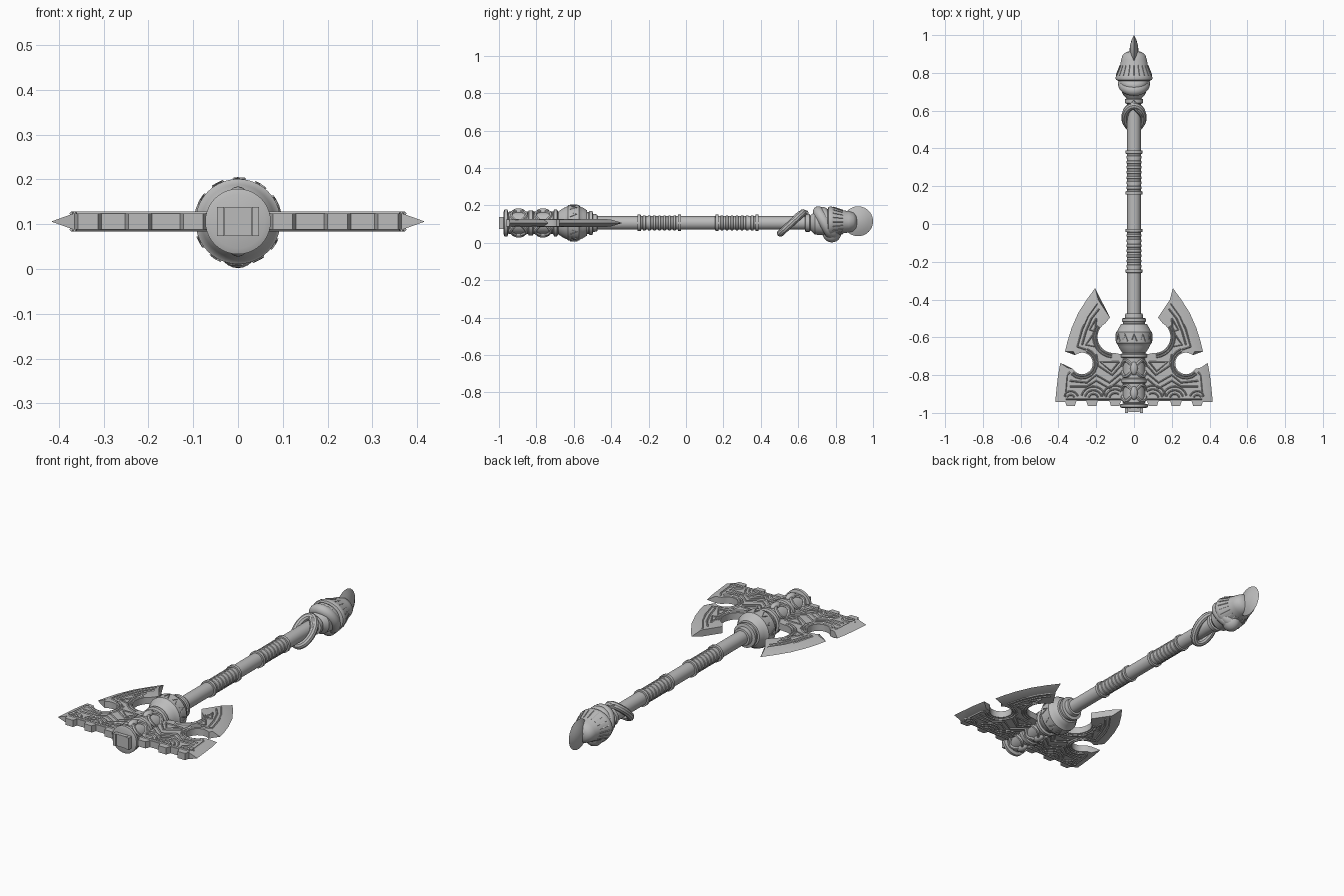
import bpy, bmesh
from math import sin, cos, pi, radians
from mathutils import Vector

if "Cube" in bpy.data.objects:
    bpy.data.objects.remove(bpy.data.objects["Cube"])

AXIS = 0.106   # height of the shaft centre line
HALF = 0.018   # half thickness of the blades
GREY = (0.5, 0.5, 0.5, 1)
stone = bpy.data.materials.new("plain grey")
stone.use_nodes = True
stone.diffuse_color = GREY
stone.node_tree.nodes["Principled BSDF"].inputs["Base Color"].default_value = GREY


def finish(name, bm, loc=(0, 0, AXIS)):
    bmesh.ops.recalc_face_normals(bm, faces=bm.faces)
    me = bpy.data.meshes.new(name)
    bm.to_mesh(me)
    bm.free()
    ob = bpy.data.objects.new(name, me)
    ob.location = loc
    me.materials.append(stone)
    bpy.context.collection.objects.link(ob)
    return ob


def lathe(name, profile, seg=40, flat=1.0, loc=(0, 0, AXIS)):
    """Turn (y, radius) points around the y axis."""
    bm = bmesh.new()
    rings = [[bm.verts.new((r * cos(2 * pi * i / seg), y, flat * r * sin(2 * pi * i / seg)))
              for i in range(seg)] for y, r in profile]
    for a, b in zip(rings, rings[1:]):
        for i in range(seg):
            j = (i + 1) % seg
            bm.faces.new((a[i], a[j], b[j], b[i]))
    bm.faces.new(rings[0])
    bm.faces.new(rings[-1])
    return finish(name, bm, loc)


def tubes(name, paths, radius, closed=False, res=1):
    """Round strands along paths, made into one mesh."""
    cu = bpy.data.curves.new(name, "CURVE")
    cu.dimensions = "3D"
    cu.bevel_depth = radius
    cu.bevel_resolution = res
    cu.use_fill_caps = True
    for path in paths:
        sp = cu.splines.new("POLY")
        sp.points.add(len(path) - 1)
        sp.use_cyclic_u = closed
        for p, co in zip(sp.points, path):
            p.co = (*co[:3], 1)
            p.radius = co[3] if len(co) > 3 else 1
    cu.materials.append(stone)
    ob = bpy.data.objects.new(name, cu)
    bpy.context.collection.objects.link(ob)
    bpy.ops.object.select_all(action="DESELECT")
    ob.select_set(True)
    bpy.context.view_layer.objects.active = ob
    bpy.ops.object.convert(target="MESH")


def box(name, center, size):
    bm = bmesh.new()
    bmesh.ops.create_cube(bm, size=1)
    bmesh.ops.scale(bm, vec=size, verts=bm.verts)
    finish(name, bm, center)


def ellipsoid(name, center, size):
    bm = bmesh.new()
    bmesh.ops.create_uvsphere(bm, u_segments=24, v_segments=12, radius=1)
    bmesh.ops.scale(bm, vec=size, verts=bm.verts)
    finish(name, bm, center)


def arc(cx, cy, r, a, b, n=10):
    return [(cx + r * cos(radians(a + (b - a) * i / n)),
             cy + r * sin(radians(a + (b - a) * i / n))) for i in range(n + 1)]


# Blade outline: (x, y, inset x, inset y); inset points form the sharp edge
edge_up = [(.206, -.34, -.016, -.06), (.25, -.4, -.035, -.03), (.295, -.47, -.045, -.01),
           (.33, -.55, -.045, 0), (.352, -.62, -.045, 0), (.365, -.675, -.045, 0)]
edge_low = [(.39, -.735, -.035, -.025), (.402, -.8, -.045, 0), (.41, -.87, -.045, 0),
            (.417, -.943, -.05, 0)]
teeth = []
for x in (.335, .222, .1):
    teeth += [(x + .03, -.938), (x + .022, -.963), (x - .022, -.963), (x - .03, -.938)]
outline = edge_up + arc(.275, -.738, .057, 50, 330, 18) + edge_low + teeth
outline += [(.03, -.938), (.03, -.7)] + arc(.108, -.598, .085, 265, 420, 12) + [(.127, -.495)]
outline = [p if len(p) == 4 else (*p, 0, 0) for p in outline]


def blade(name, side):
    bm = bmesh.new()
    top, mid, low = [], [], []
    for x, y, ix, iy in outline:
        sharp = bool(ix or iy)
        top.append(bm.verts.new((side * (x + ix), y + iy, HALF)))
        low.append(bm.verts.new((side * (x + ix), y + iy, -HALF)))
        mid.append(bm.verts.new((side * x, y, 0)) if sharp else None)
    bm.faces.new(top)
    bm.faces.new(low)
    for i in range(len(outline)):
        j = (i + 1) % len(outline)
        loop = [top[i], top[j], mid[j], low[j], low[i], mid[i]]
        if mid[i] and mid[j]:
            bm.faces.new((top[i], top[j], mid[j], mid[i]))
            bm.faces.new((mid[i], mid[j], low[j], low[i]))
        else:
            bm.faces.new([v for v in loop if v])
    finish(name, bm)


blade("left_blade", 1)
blade("right_blade", -1)

# Raised knotwork on both faces of both blades
motifs = [arc(.275, -.738, r, 110, 315) for r in (.068, .08)]
motifs += [arc(.215, -.925, r, 15, 165) for r in (.025, .045, .065)]
motifs += [arc(.335, -.925, r, 20, 160) for r in (.02, .04)]
motifs += [arc(.1, -.925, r, 10, 130) for r in (.03, .05, .07)]
motifs += [arc(.108, -.598, r, 275, 395) for r in (.095, .108)]
motifs += [
    [(.07, -.927), (.36, -.927)], [(.365, -.915), (.355, -.8), (.34, -.785)],
    [(.195, -.42), (.245, -.49), (.275, -.56), (.3, -.65), (.255, -.665)],
    [(.185, -.45), (.225, -.5), (.255, -.57), (.275, -.64)],
    [(.2, -.5), (.235, -.56), (.205, -.57), (.2, -.5)],
    [(.22, -.59), (.255, -.64), (.205, -.65), (.22, -.59)],
    [(.08, -.73), (.18, -.73), (.12, -.78), (.08, -.73)],
    [(.07, -.75), (.115, -.8), (.19, -.75), (.2, -.69)],
    [(.07, -.79), (.13, -.84), (.2, -.8), (.25, -.84), (.34, -.83)],
    [(.07, -.82), (.13, -.87), (.2, -.83), (.25, -.86), (.34, -.86)],
]
tubes("blade_knotwork", [[(sx * x, y, AXIS + sz * HALF) for x, y in m]
                         for m in motifs for sx in (1, -1) for sz in (1, -1)], .0045, res=0)

# Shaft with raised bands and ridged grips
lathe("shaft", [(-.55, .036), (.72, .036)])
for y in (-.25, -.035, .165, .38):
    lathe("shaft_band", [(y - .009, .034), (y - .008, .044), (y + .008, .044), (y + .009, .034)])
for start in (-.25, .165):
    for i in range(1, 8):
        y = start + i * .027
        lathe("grip_ridge", [(y - .01, .034), (y - .006, .039), (y + .006, .039), (y + .01, .034)])

# Socket holding the blades, with its bulb and stepped collar
lathe("socket", [(-.975, .06), (-.97, .073), (-.955, .073), (-.95, .056), (-.945, .06), (-.845, .06),
                 (-.84, .068), (-.82, .068), (-.815, .06), (-.71, .06), (-.705, .072),
                 (-.69, .072), (-.685, .062), (-.67, .062)])
lathe("socket_bulb", [(-.69, .055), (-.67, .07), (-.65, .082), (-.635, .088), (-.63, .095), (-.572, .095),
                      (-.567, .088), (-.55, .081), (-.53, .068), (-.528, .058), (-.52, .058),
                      (-.515, .064), (-.5, .064), (-.497, .048), (-.475, .046), (-.473, .036)])
braids = []
for y in (-.895, -.765):
    for s in (1, -1):
        braids.append([(.063 * cos(t), y + s * .042 * sin(2 * t), AXIS + .063 * sin(t))
                       for t in (2 * pi * i / 48 for i in range(48))])
tubes("socket_braids", braids, .009, closed=True)
for y in (-.895, -.765):
    for s in (1, -1):
        ellipsoid("socket_gem", (0, y, AXIS + s * .06), (.02, .036, .018))

# Angular marks around the bulb
marks = []
for i in range(12):
    t = 2 * pi * i / 12
    marks.append([(.096 * cos(t + d), y, AXIS + .096 * sin(t + d))
                  for d, y in ((-.16, -.62), (0, -.582), (.1, -.612))])
tubes("bulb_marks", marks, .003, res=0)

# End block with side bars
box("end_block", (0, -.98, AXIS), (.06, .03, .064))
for s in (1, -1):
    box("end_bar", (s * .039, -.985, AXIS), (.016, .03, .064))


def tilted_ring(y, z, dy, dz, width):
    """Closed loop leaning along the shaft, top at +dy, +dz."""
    return [(width * cos(t), y + dy * sin(t), z + dz * sin(t))
            for t in (2 * pi * i / 40 for i in range(40))]


# Strands winding around the shaft below the pommel
tubes("pommel_coil", [tilted_ring(.565, .106, .06, .055, .048)], .019, closed=True, res=3)
tail = [(.045 * sin(a), .64 - .15 * i / 16, .106 + .05 * cos(a), 1 - .045 * i)
        for i in range(17) for a in [-.3 + 3.6 * i / 16]]
tubes("coil_tail", [tail], .021, res=3)

# Pommel: neck, folded collar, flared cap and crest
lathe("pommel_neck", [(.635, .036), (.64, .047), (.66, .047), (.665, .04), (.69, .062), (.78, .07)])
tubes("pommel_collar", [tilted_ring(.742, .106, -.034, .06, .055),
                        tilted_ring(.762, .104, -.03, .058, .05)], .03, closed=True, res=4)
ellipsoid("pommel_chin", (0, .78, .052), (.045, .05, .05))
lathe("pommel_cap", [(.75, .06), (.762, .094), (.772, .098), (.785, .095), (.84, .073), (.87, .068),
                     (.895, .06), (.91, .042), (.917, .01)], flat=.84, loc=(0, 0, .112))
ribs = [[(r * cos(t), y, .112 + .84 * r * sin(t)) for y, r in ((.787, .095), (.84, .074))]
        for t in (2 * pi * i / 20 for i in range(20))]
tubes("cap_ribs", ribs, .0025, res=0)
crest = lathe("pommel_crest", [(-.023, .008), (-.02, .03), (-.012, .056), (0, .08),
                               (.012, .056), (.02, .03), (.023, .008)], loc=(0, .92, .115))
crest.rotation_euler.z = pi / 2

# Smooth shading with crisp edges
bpy.ops.object.select_all(action="DESELECT")
for ob in bpy.context.collection.objects:
    if ob.type == "MESH" and stone.name in ob.data.materials:
        ob.select_set(True)
        bpy.context.view_layer.objects.active = ob
bpy.ops.object.shade_smooth_by_angle(angle=radians(35))
